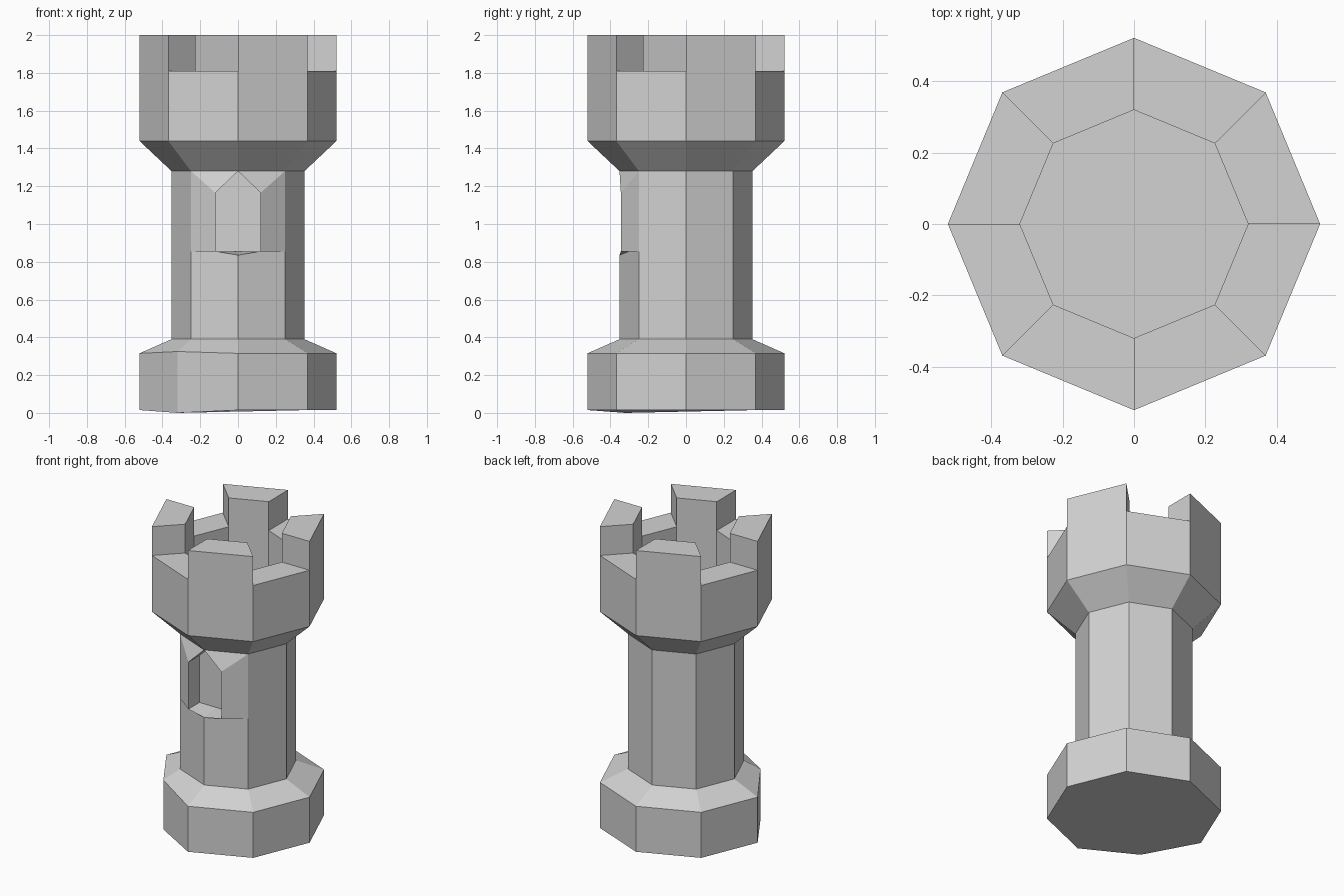
import bpy, bmesh, math
from mathutils import Vector

cube = bpy.data.objects.get("Cube")
if cube:
    bpy.data.objects.remove(cube, do_unlink=True)

SIDES = 8
WIDE, SHAFT, INNER = 0.522, 0.352, 0.32
FLOOR, CRENEL, TOP = 1.44, 1.81, 2.0
bm = bmesh.new()


def corner(i, r, z):
    a = math.tau * i / SIDES
    return Vector((r * math.cos(a), r * math.sin(a), z))


def ring(r, z):
    return [corner(i, r, z) for i in range(SIDES)]


def face(*points):
    bm.faces.new([bm.verts.new(p) for p in points])


def wall(low, high, skip=()):
    for i in range(SIDES):
        j = (i + 1) % SIDES
        if i not in skip:
            face(low[i], low[j], high[j], high[i])


# Base, with one corner pulled in
foot, base_top = ring(WIDE, 0.015), ring(WIDE, 0.315)
foot[5] = Vector((-0.32, -0.32, 0))
base_top[5] = Vector((-0.32, -0.32, 0.325))
face(*foot)
wall(foot, base_top)

# Shaft and flared collar, leaving the two front sides open
shaft_low, shaft_mid, shaft_top = [ring(SHAFT, z) for z in (0.39, 0.855, 1.28)]
wall(base_top, shaft_low)
wall(shaft_low, shaft_mid, skip=(5, 6))
wall(shaft_mid, shaft_top, skip=(5, 6))
wall(shaft_top, ring(WIDE, FLOOR))

# Front sides with a pointed window niche, mirrored across the middle
HALF, BACK, SILL, SHOULDER = 0.12, -0.23, 0.855, 1.165
for side in (1, -1):
    def at(x, y, z):
        return Vector((x * side, y, z))

    k = 7 if side > 0 else 5
    low_out, out, top_out = shaft_low[k], shaft_mid[k], shaft_top[k]
    low_mid, apex = shaft_low[6], shaft_top[6]
    lip = at(0, -SHAFT, 0.835)
    t = HALF / abs(out.x)
    under = shaft_mid[6].lerp(out, t)
    jamb_low, jamb_top = at(HALF, -0.345, SILL), at(HALF, -0.345, SHOULDER)
    back_low, back_top = at(HALF, BACK, SILL), at(HALF, BACK, SHOULDER)
    back_mid, back_apex = at(0, BACK, SILL), at(0, BACK, apex.z)
    face(low_out, low_mid, lip, under, out)
    face(out, under, jamb_low)
    face(under, lip, jamb_low)
    face(out, jamb_low, jamb_top, top_out)
    face(top_out, jamb_top, apex)
    face(jamb_low, lip, back_mid, back_low)
    face(jamb_low, back_low, back_top, jamb_top)
    face(jamb_top, back_top, back_apex, apex)
    face(back_low, back_mid, back_apex, back_top)

# Hollow crown
wall(ring(WIDE, FLOOR), ring(WIDE, CRENEL))
wall(ring(INNER, FLOOR), ring(INNER, CRENEL))
face(*ring(INNER, FLOOR))

# Battlements on every other side
for i in range(SIDES):
    j = i + 1
    raised = i % 2 == 0
    h = TOP if raised else CRENEL
    face(corner(i, WIDE, h), corner(j, WIDE, h), corner(j, INNER, h), corner(i, INNER, h))
    if raised:
        for r in (WIDE, INNER):
            face(corner(i, r, CRENEL), corner(j, r, CRENEL), corner(j, r, TOP), corner(i, r, TOP))
        for k in (i, j):
            face(corner(k, INNER, CRENEL), corner(k, WIDE, CRENEL),
                 corner(k, WIDE, TOP), corner(k, INNER, TOP))

bmesh.ops.remove_doubles(bm, verts=bm.verts, dist=0.0005)
bmesh.ops.recalc_face_normals(bm, faces=bm.faces)

mesh = bpy.data.meshes.new("castle_tower")
bm.to_mesh(mesh)
bm.free()
tower = bpy.data.objects.new("castle_tower", mesh)
bpy.context.collection.objects.link(tower)

# Plain stone colour
stone = bpy.data.materials.new("grey stone")
stone.use_nodes = True
colour = (0.65, 0.65, 0.65, 1)
stone.diffuse_color = colour
for node in stone.node_tree.nodes:
    if node.type == "BSDF_PRINCIPLED":
        node.inputs["Base Color"].default_value = colour
mesh.materials.append(stone)
